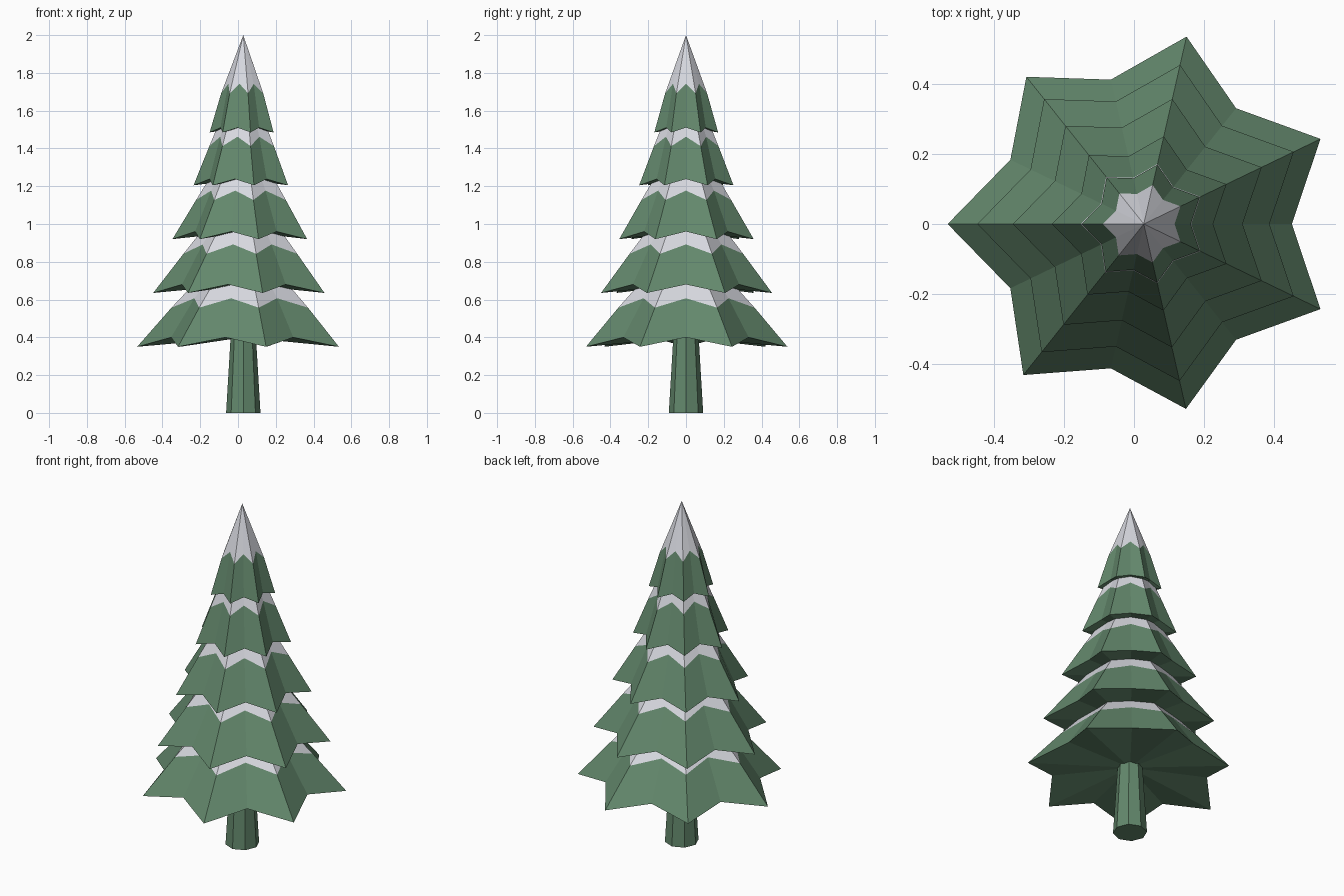
import bpy, bmesh, math

if "Cube" in bpy.data.objects:
    bpy.data.objects.remove(bpy.data.objects["Cube"])

POINTS = 7
CX = 0.028          # trunk axis, the star is wider on one side
NOTCH = 0.755       # valley radius relative to ridge radius
SPREAD = [1, 0.985, 0.967, 1, 1, 0.98, 0.96]   # slight irregularity of branch tips


def material(name, rgb):
    m = bpy.data.materials.new(name)
    m.diffuse_color = (*rgb, 1)
    m.use_nodes = True
    m.node_tree.nodes["Principled BSDF"].inputs["Base Color"].default_value = m.diffuse_color
    return m


green = material("pine green", (0.125, 0.245, 0.15))
snow = material("snow white", (0.68, 0.69, 0.74))


def make_object(name, bm, mats):
    bmesh.ops.recalc_face_normals(bm, faces=bm.faces[:])
    me = bpy.data.meshes.new(name)
    bm.to_mesh(me)
    bm.free()
    for m in mats:
        me.materials.append(m)
    ob = bpy.data.objects.new(name, me)
    bpy.context.collection.objects.link(ob)
    return ob


def star_ring(bm, radius, z_ridge, z_notch):
    """Ring alternating between ridge points and valley notches."""
    ring = []
    for i in range(2 * POINTS):
        a = math.pi + i * math.pi / POINTS
        ridge = i % 2 == 0
        r = radius * (SPREAD[i // 2] if ridge else NOTCH)
        z = z_ridge if ridge else z_notch
        ring.append(bm.verts.new((CX + r * math.cos(a), r * math.sin(a), z)))
    return ring


def branch_tier(name, z, lift, r_tip, r_snow, z_apex):
    """Star-shaped skirt: green lower band, snowy cap, closed underside."""
    bm = bmesh.new()
    tip = star_ring(bm, r_tip, z, z + lift)
    line = star_ring(bm, r_snow, z + 0.207, z + 0.257)
    apex = bm.verts.new((CX, 0, z_apex))
    under = bm.verts.new((CX, 0, z + lift))
    n = len(tip)
    for i in range(n):
        j = (i + 1) % n
        bm.faces.new((tip[i], tip[j], line[j], line[i]))
        bm.faces.new((tip[j], tip[i], under))
        bm.faces.new((line[i], line[j], apex)).material_index = 1
    make_object(name, bm, (green, snow))


# Branch tiers: base height, notch lift, tip radius, snow line radius, apex height
branch_tier("branch_tier_1", 0.35, 0.05, 0.562, 0.380, 0.96)
branch_tier("branch_tier_2", 0.635, 0.045, 0.477, 0.317, 1.24)
branch_tier("branch_tier_3", 0.92, 0.04, 0.375, 0.250, 1.53)
branch_tier("branch_tier_4", 1.205, 0.033, 0.263, 0.180, 1.84)
branch_tier("branch_tier_5", 1.485, 0.025, 0.178, 0.117, 2.0)

# Trunk: tapered octagonal post
bm = bmesh.new()
bmesh.ops.create_cone(bm, cap_ends=True, segments=8, radius1=0.091,
                      radius2=0.066, depth=0.42)
bmesh.ops.translate(bm, verts=bm.verts[:], vec=(CX, 0, 0.21))
trunk = make_object("trunk", bm, (green,))
